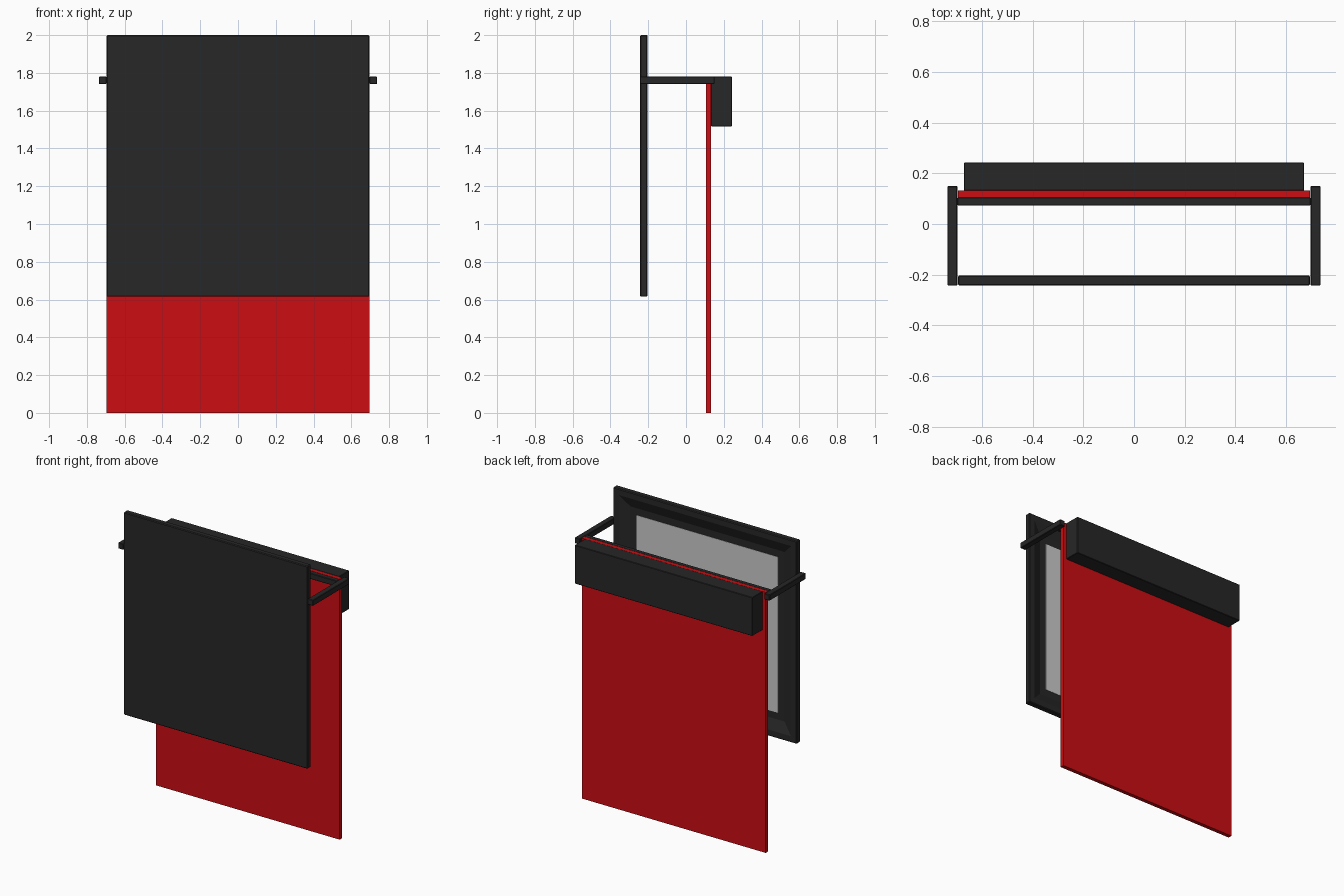
import bpy, bmesh
from mathutils import Vector

if "Cube" in bpy.data.objects:
    bpy.data.objects.remove(bpy.data.objects["Cube"])


def material(name, color):
    m = bpy.data.materials.new(name)
    m.diffuse_color = (*color, 1)
    m.use_nodes = True
    m.node_tree.nodes["Principled BSDF"].inputs["Base Color"].default_value = m.diffuse_color
    return m


DARK = material("dark_metal", (0.02, 0.02, 0.02))
RED = material("red_cloth", (0.6, 0.004, 0.006))


def box(name, lo, hi, mat=None, bevel=0.0, edit=None):
    """Box between two corners, with optional mesh edit and softened edges."""
    lo, hi = Vector(lo), Vector(hi)
    bm = bmesh.new()
    bmesh.ops.create_cube(bm, size=1)
    for v in bm.verts:
        v.co = Vector(v.co[i] * (hi[i] - lo[i]) + (lo[i] + hi[i]) / 2 for i in range(3))
    if edit:
        edit(bm)
    me = bpy.data.meshes.new(name)
    bm.to_mesh(me)
    bm.free()
    if mat:
        me.materials.append(mat)
    ob = bpy.data.objects.new(name, me)
    bpy.context.collection.objects.link(ob)
    if bevel:
        mod = ob.modifiers.new("soft_edges", 'BEVEL')
        mod.width = bevel
        mod.segments = 1
        mod.limit_method = 'ANGLE'
        mod.angle_limit = 1.2
    return ob


def recess(bm):
    """Flat rim, then a slope running in to a sunken centre on the back face."""
    back = max(bm.faces, key=lambda f: f.calc_center_median().y)
    bmesh.ops.inset_region(bm, faces=[back], thickness=0.06)
    bmesh.ops.inset_region(bm, faces=[back], thickness=0.10, depth=-0.03)
    bm.normal_update()


# Front panel with recessed back and its grey pane
box("front_panel", (-0.695, -0.243, 0.615), (0.695, -0.203, 2.0), DARK, 0.005, recess)
box("pane", (-0.535, -0.234, 0.775), (0.535, -0.231, 1.84))

# Side arms joining the panel to the rear
for side, name in ((-1, "left_arm"), (1, "right_arm")):
    x = sorted((side * 0.697, side * 0.737))
    box(name, (x[0], -0.243, 1.74), (x[1], 0.15, 1.78), DARK, 0.003)

# Cross bar, hanging cloth and rear housing
box("cross_bar", (-0.697, 0.073, 1.74), (0.697, 0.105, 1.78), DARK, 0.003)
box("hanging_sheet", (-0.695, 0.105, 0.0), (0.695, 0.132, 1.78), RED)
box("rear_housing", (-0.672, 0.132, 1.517), (0.672, 0.243, 1.781), DARK, 0.003)
